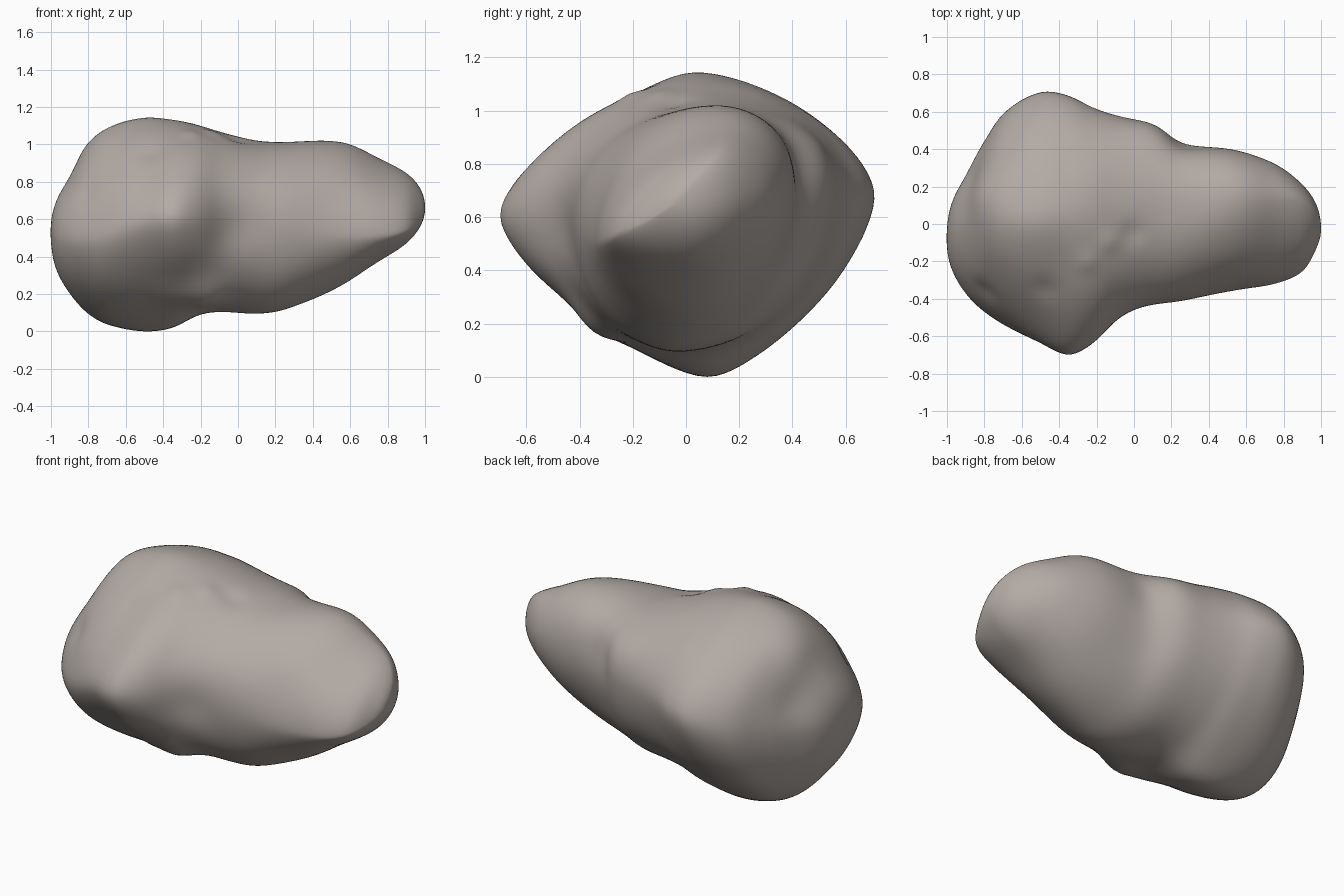
import bpy
import bmesh
import math
from mathutils import Vector, noise

if "Cube" in bpy.data.objects:
    bpy.data.objects.remove(bpy.data.objects["Cube"])

RINGS, SIDES = 110, 112

# Outline of the rock along its length: x, front, back, underside, top
OUTLINE = [
    (-1.0, -.08, -.08, .53, .53),
    (-.98, -.22, .08, .37, .67),
    (-.9, -.37, .26, .21, .83),
    (-.8, -.47, .44, .10, 1.0),
    (-.7, -.54, .59, .04, 1.09),
    (-.5, -.64, .71, .0, 1.15),
    (-.35, -.71, .69, .02, 1.14),
    (-.22, -.64, .62, .09, 1.11),
    (-.1, -.53, .58, .11, 1.07),
    (.1, -.44, .53, .10, 1.02),
    (.25, -.41, .44, .12, 1.015),
    (.55, -.35, .39, .25, 1.015),
    (.75, -.32, .32, .38, .93),
    (.9, -.25, .21, .48, .85),
    (.97, -.14, .11, .56, .77),
    (1.0, -.03, -.03, .66, .66),
]

# Where the ridges run: x, front ridge z, back ridge z, keel y, crest y
RIDGES = [
    (-1.0, .53, .53, -.08, -.08),
    (-.8, .5, .58, .04, .02),
    (-.4, .61, .69, .08, .03),
    (.1, .58, .7, -.03, .09),
    (.6, .52, .71, .0, .12),
    (.88, .54, .69, -.01, .12),
    (1.0, .66, .66, -.03, -.03),
]

# Roundness of the quarters: x, back top, front top, front bottom, back bottom
ROUNDNESS = [
    (-1.0, 1.9, 1.9, 1.9, 1.9),
    (-.85, 1.8, 1.6, 1.6, 1.8),
    (-.6, 1.65, 1.46, 1.45, 1.5),
    (-.38, 1.6, 1.38, 1.4, 1.45),
    (-.12, 2.0, 1.9, 1.8, 1.9),
    (.2, 2.2, 2.1, 1.95, 1.85),
    (.6, 2.1, 1.8, 1.8, 1.9),
    (1.0, 1.9, 1.55, 1.7, 1.9),
]

# Lumps (positive) and hollows (negative): place, radius, height
FEATURES = [
    ((-.17, -.32, .2), .13, .05),      # knob under the neck
    ((-.47, -.34, .95), .07, -.01),    # craters
    ((-.8, -.36, .75), .07, -.012),
    ((-.76, .13, .95), .12, .02),      # shoulder and hollow of the large end
    ((-.86, .25, .72), .12, -.02),
    ((.1, .45, .86), .13, .015),       # shoulder and hollow behind the neck
    ((.26, .4, .78), .11, -.018),
    ((0, -.47, .56), .14, -.025),      # hollows on the front
    ((-.36, -.42, .32), .13, -.01),
    ((0, -.05, 1.05), .06, -.015),     # broken ground on the crest
    ((-.13, -.1, 1.07), .05, .012),
    ((-.25, -.2, 1.05), .05, .012),
]


def station(x):
    """Angle along the length, so that both ends close roundly."""
    return math.acos(max(-1, min(1, -x)))


def sample(table, t):
    """Smooth curve through every column of a table."""
    keys = [station(row[0]) for row in table]
    last = len(keys) - 1
    i = max(k for k in range(last) if keys[k] <= t or k == 0)
    span = keys[i + 1] - keys[i]
    u = (t - keys[i]) / span

    def slope(k, column):
        a, b = max(k - 1, 0), min(k + 1, last)
        return (table[b][column] - table[a][column]) / (keys[b] - keys[a])

    values = []
    for column in range(1, len(table[0])):
        p, q = table[i][column], table[i + 1][column]
        m, n = slope(i, column) * span, slope(i + 1, column) * span
        values.append(p + u * (m + u * (3 * (q - p) - 2 * m - n
                                        + u * (m + n - 2 * (q - p)))))
    return values


def section(t):
    """One closed cross-section made of four rounded quarters."""
    front, back, low, high = sample(OUTLINE, t)
    front_z, back_z, keel, crest = sample(RIDGES, t)
    powers = sample(ROUNDNESS, t)
    points = []
    for k in range(SIDES):
        angle = math.tau * k / SIDES
        c, s = math.cos(angle), math.sin(angle)
        power = powers[k * 4 // SIDES]
        r = (abs(c) ** power + abs(s) ** power) ** (-1 / power)
        side_y, side_z = (back, back_z) if c >= 0 else (front, front_z)
        end_y, end_z = (crest, high) if s >= 0 else (keel, low)
        points.append((-math.cos(t), end_y + (side_y - end_y) * abs(c) * r,
                       side_z + (end_z - side_z) * abs(s) * r))
    return points


def build_rock():
    bm = bmesh.new()
    rings = [[bm.verts.new(p) for p in section(math.pi * i / RINGS)]
             for i in range(1, RINGS)]
    for a, b in zip(rings, rings[1:]):
        for k in range(SIDES):
            j = (k + 1) % SIDES
            bm.faces.new((a[k], a[j], b[j], b[k]))
    # Close both ends
    for ring, row in ((rings[0], OUTLINE[0]), (rings[-1], OUTLINE[-1])):
        tip = bm.verts.new((row[0], row[1], row[3]))
        for k in range(SIDES):
            bm.faces.new((tip, ring[k], ring[(k + 1) % SIDES]))
    bmesh.ops.recalc_face_normals(bm, faces=bm.faces)
    # Wear down the ridges
    for _ in range(6):
        bmesh.ops.smooth_vert(bm, verts=bm.verts, factor=.5, use_axis_x=True,
                              use_axis_y=True, use_axis_z=True)
    bm.normal_update()
    # Lumps, hollows and a gentle unevenness
    moves = []
    for v in bm.verts:
        height = .003 + .004 * noise.noise(v.co * 4)
        for place, radius, amount in FEATURES:
            distance = (v.co - Vector(place)).length / radius
            height += amount * math.exp(-distance * distance)
        moves.append(v.normal * height)
    for v, move in zip(bm.verts, moves):
        v.co += move
    # Stand the rock on the ground
    floor = min(v.co.z for v in bm.verts)
    for v in bm.verts:
        v.co.z -= floor
    mesh = bpy.data.meshes.new("rock_body")
    bm.to_mesh(mesh)
    bm.free()
    return mesh


# Stone colour
stone = bpy.data.materials.new("warm_grey_stone")
stone.use_nodes = True
colour = (.45, .405, .375, 1)
stone.diffuse_color = colour
shader = next(n for n in stone.node_tree.nodes if n.type == "BSDF_PRINCIPLED")
shader.inputs["Base Color"].default_value = colour
shader.inputs["Roughness"].default_value = .9

# Rock body
rock = bpy.data.objects.new("rock_body", build_rock())
rock.data.materials.append(stone)
bpy.context.collection.objects.link(rock)
for face in rock.data.polygons:
    face.use_smooth = True
